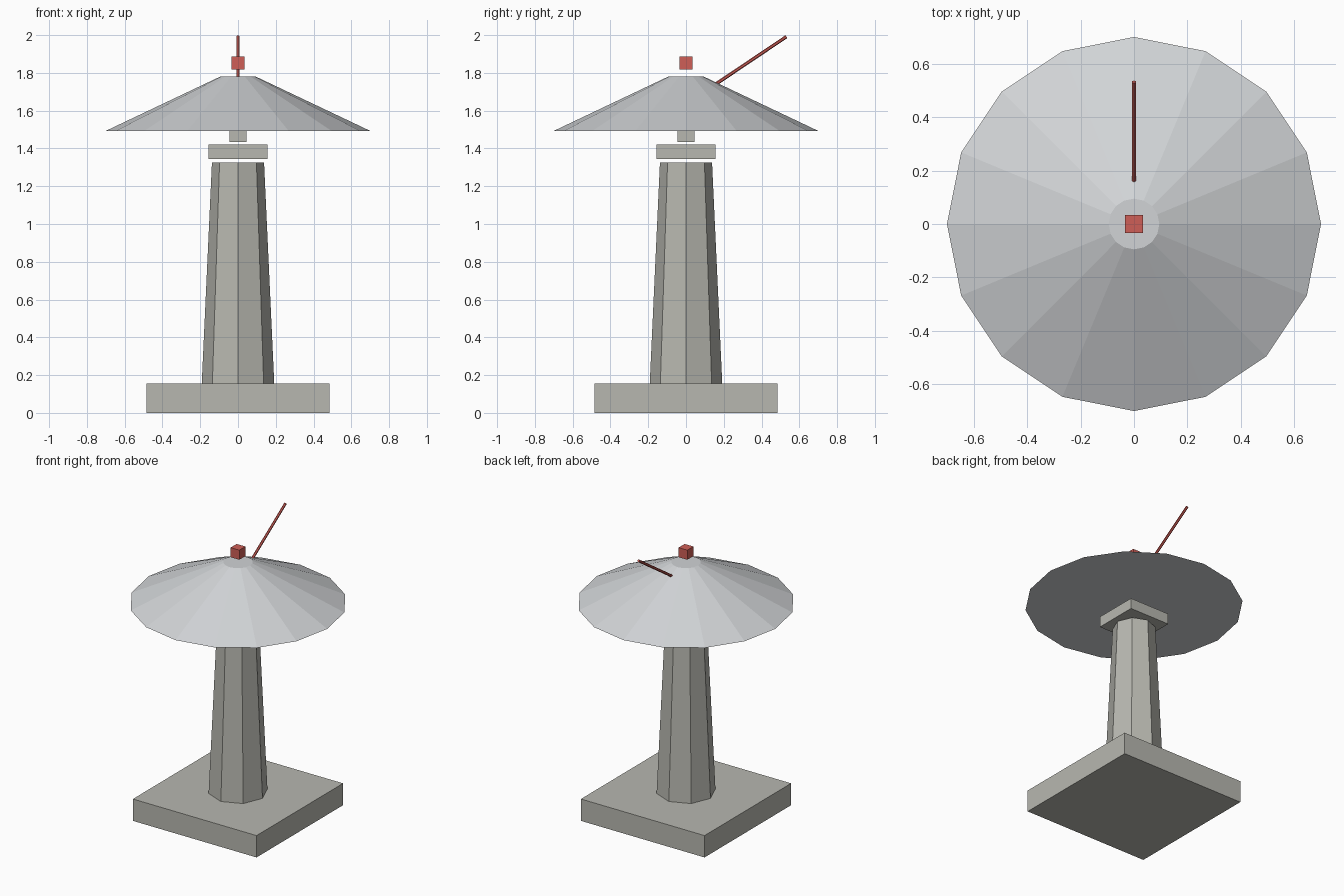
import bpy
from mathutils import Vector

cube = bpy.data.objects.get("Cube")
if cube:
    bpy.data.objects.remove(cube, do_unlink=True)


def make_material(name, srgb):
    """Flat material from display colour values, stored as linear."""
    lin = [c / 12.92 if c <= 0.04045 else ((c + 0.055) / 1.055) ** 2.4 for c in srgb]
    mat = bpy.data.materials.new(name)
    mat.use_nodes = True
    mat.diffuse_color = (*lin, 1)
    mat.node_tree.nodes["Principled BSDF"].inputs["Base Color"].default_value = (*lin, 1)
    return mat


concrete = make_material("concrete grey", (0.72, 0.72, 0.69))
dish_grey = make_material("pale dish grey", (0.82, 0.83, 0.84))
red = make_material("signal red", (0.81, 0.37, 0.34))


def finish(name, mat):
    obj = bpy.context.object
    obj.name = obj.data.name = name
    obj.data.materials.append(mat)
    return obj


def block(name, half, z0, z1, mat):
    """Square block centred on the axis between two heights."""
    bpy.ops.mesh.primitive_cube_add(size=1, location=(0, 0, (z0 + z1) / 2))
    bpy.context.object.scale = (2 * half, 2 * half, z1 - z0)
    bpy.ops.object.transform_apply(location=False, rotation=False, scale=True)
    return finish(name, mat)


def frustum(name, sides, r0, r1, start, end, mat):
    """Faceted cone or cylinder running from start to end."""
    a, b = Vector(start), Vector(end)
    bpy.ops.mesh.primitive_cone_add(
        vertices=sides, radius1=r0, radius2=r1, depth=(b - a).length,
        location=(a + b) / 2,
        rotation=(b - a).to_track_quat('Z', 'Y').to_euler() if b.y != a.y else (0, 0, 0))
    return finish(name, mat)


# Base and tapered octagonal column
block("base_slab", 0.485, 0, 0.155, concrete)
frustum("column", 8, 0.192, 0.138, (0, 0, 0.155), (0, 0, 1.325), concrete)

# Floating bearing blocks between column and dish
block("bearing_block", 0.156, 1.345, 1.42, concrete)
block("dish_mount", 0.045, 1.435, 1.525, concrete)

# Shallow sixteen-sided dish
frustum("dish", 16, 0.7, 0.095, (0, 0, 1.493), (0, 0, 1.78), dish_grey)

# Red beacon above the dish and the rod leaning to the back
block("beacon", 0.034, 1.818, 1.886, red)
frustum("antenna_rod", 6, 0.009, 0.009, (0, 0.13, 1.722), (0, 0.532, 1.992), red)
